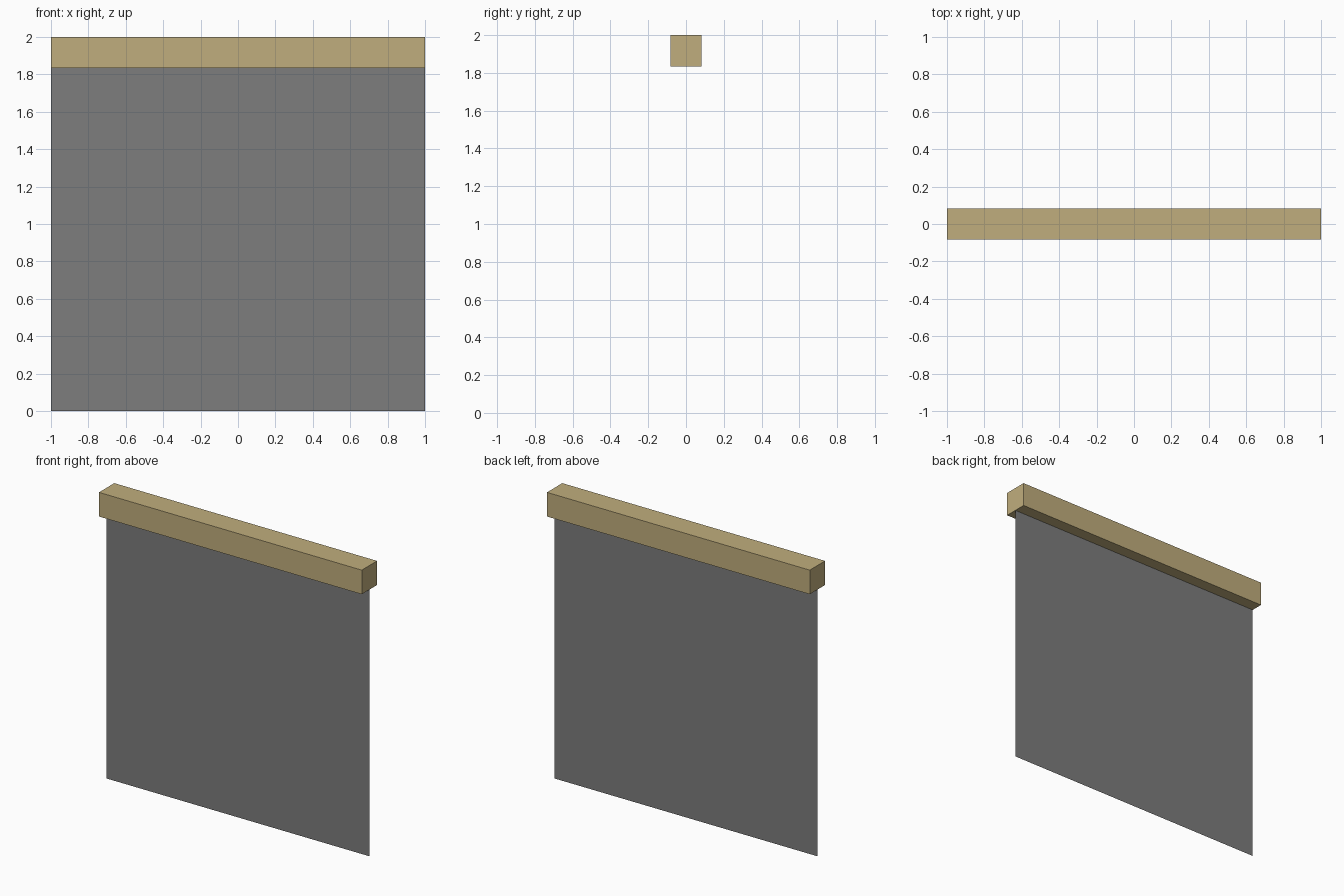
import bpy

if "Cube" in bpy.data.objects:
    bpy.data.objects.remove(bpy.data.objects["Cube"])

WIDTH, HEIGHT, RAIL = 2.0, 2.0, 0.166


def material(name, rgb):
    """Flat colour from 0-255 sRGB values."""
    m = bpy.data.materials.new(name)
    m.diffuse_color = [((c / 255 + 0.055) / 1.055) ** 2.4 for c in rgb] + [1.0]
    m.use_nodes = True
    m.node_tree.nodes["Principled BSDF"].inputs["Base Color"].default_value = m.diffuse_color
    return m


def finish(name, scale, mat):
    ob = bpy.context.object
    ob.name = ob.data.name = name
    ob.scale = scale
    bpy.ops.object.transform_apply(location=False, rotation=False, scale=True)
    ob.data.materials.append(mat)
    return ob


tan = material("tan_wood", (192, 174, 125))
grey = material("grey_cloth", (125, 125, 125))

# Square head rail along the top
bpy.ops.mesh.primitive_cube_add(size=1, location=(0, 0, HEIGHT - RAIL / 2))
finish("head_rail", (WIDTH, RAIL, RAIL), tan)

# Paper-thin hanging sheet, a single upright face under the rail
drop = HEIGHT - RAIL
bpy.ops.mesh.primitive_plane_add(size=1, location=(0, 0, drop / 2),
                                 rotation=(1.5707963, 0, 0))
finish("hanging_sheet", (WIDTH, drop, 1), grey)
